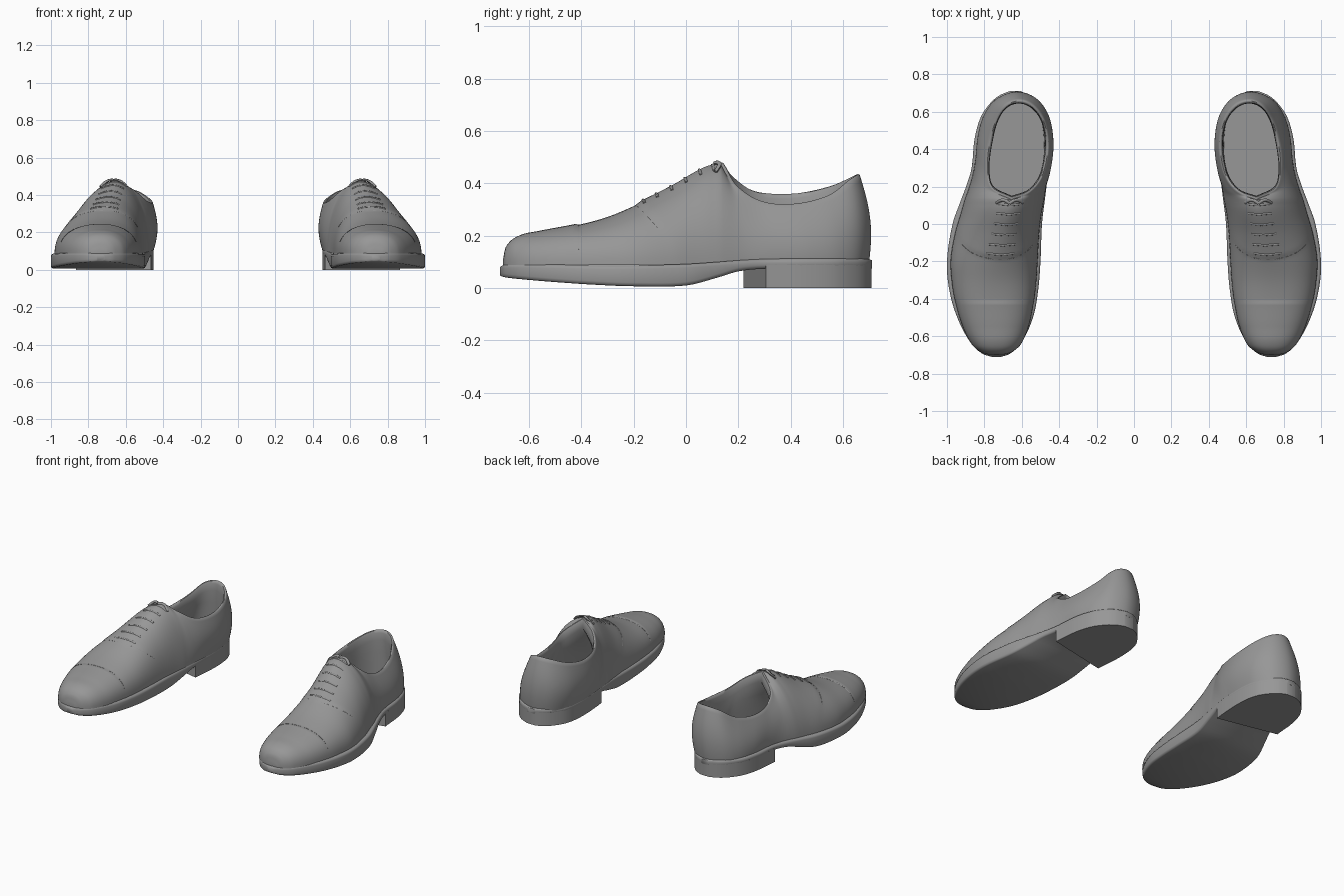
import bpy, bmesh, math
from mathutils import Vector

if "Cube" in bpy.data.objects:
    bpy.data.objects.remove(bpy.data.objects["Cube"])

leather = bpy.data.materials.new("grey leather")
leather.diffuse_color = (0.31, 0.31, 0.31, 1)
leather.use_nodes = True
leather.node_tree.nodes["Principled BSDF"].inputs["Base Color"].default_value = leather.diffuse_color


def interp(rows, k):
    """Smooth curve through rows, keyed on their first column."""
    n = len(rows)
    i = max(j for j in range(n - 1) if j == 0 or rows[j][0] <= k)
    a, b = rows[i], rows[i + 1]
    p, q = rows[max(i - 1, 0)], rows[min(i + 2, n - 1)]
    h = b[0] - a[0]
    t = (k - a[0]) / h
    out = []
    for c in range(1, len(a)):
        ma = (b[c] - p[c]) / (b[0] - p[0]) * h
        mb = (q[c] - a[c]) / (q[0] - a[0]) * h
        out.append((2*t**3 - 3*t**2 + 1) * a[c] + (t**3 - 2*t**2 + t) * ma
                   + (3*t**2 - 2*t**3) * b[c] + (t**3 - t**2) * mb)
    return out


def smooth(t):
    t = min(max(t, 0), 1)
    return t * t * (3 - 2 * t)


def finish(name, bm, angle=40):
    """Turn one shoe's bmesh into a mirrored pair."""
    bmesh.ops.remove_doubles(bm, verts=bm.verts, dist=0.0004)
    bmesh.ops.recalc_face_normals(bm, faces=bm.faces)
    me = bpy.data.meshes.new(name)
    bm.to_mesh(me)
    bm.free()
    ob = bpy.data.objects.new(name, me)
    bpy.context.collection.objects.link(ob)
    me.materials.append(leather)
    bpy.ops.object.select_all(action='DESELECT')
    bpy.context.view_layer.objects.active = ob
    ob.select_set(True)
    bpy.ops.object.shade_smooth_by_angle(angle=math.radians(angle))
    ob.modifiers.new("other_foot", 'MIRROR').use_mirror_merge = False


def skin(bm, rows, closed=False):
    """Quads between successive point rows."""
    vs = [[bm.verts.new(p) for p in r] for r in rows]
    n = len(rows[0])
    for a, b in zip(vs, vs[1:]):
        for j in range(n if closed else n - 1):
            k = (j + 1) % n
            bm.faces.new((a[j], a[k], b[k], b[j]))
    return vs


# Front of the upper: y, inner x, outer x, top z, ridge x
FRONT = [(-.70, .705, .77, .105, .735), (-.69, .665, .81, .155, .735),
         (-.65, .61, .862, .192, .735), (-.55, .565, .915, .215, .735),
         (-.41, .535, .957, .242, .735), (-.3, .522, .975, .272, .73),
         (-.19, .515, .98, .318, .715), (-.05, .507, .957, .387, .69),
         (.05, .495, .928, .445, .67), (.13, .48, .905, .478, .655)]

# Back of the upper: step, base x, base y, rim x, rim y, rim z
BACK = [(0, .48, .13, .655, .13, .478), (1, .47, .21, .555, .168, .425),
        (2, .46, .33, .485, .26, .367), (3, .457, .45, .455, .41, .358),
        (4, .475, .57, .477, .55, .385), (5, .535, .662, .537, .635, .42),
        (6, .635, .698, .615, .664, .433), (7, .738, .662, .69, .635, .412),
        (8, .798, .585, .745, .55, .352), (9, .83, .48, .78, .42, .32),
        (10, .845, .35, .788, .29, .328), (11, .868, .24, .762, .185, .39),
        (12, .905, .13, .655, .13, .478)]
ZB, K = .088, 16


def arch(y, v, side):
    """Point on the front of the upper; v runs from the base to the ridge."""
    xm, xl, zt, xt = interp(FRONT, y)
    bx = xm if side < 0 else xl
    w = smooth((y + .45) / .5)
    th = v * math.pi / 2
    f = 1 - max(math.cos(th), 0) ** (.85 + (.4 if side > 0 else .15) * w)
    g = math.sin(th) ** (.85 + .2 * w)
    # raised toe cap and lacing flaps
    lift = .006 * smooth((-.41 - y) / .012) * smooth((y + .7) / .1)
    lift += .008 * smooth((y + .19 - .2 * (1 - v) ** 2) / .015) * smooth((.13 - y) / .05)
    return Vector((bx + (xt - bx) * f, y, ZB + (zt - ZB) * g + lift * v))


def wrap(u, v):
    """Point on the back of the upper; u goes round the heel."""
    bx, by, rx, ry, rz = interp(BACK, u)
    w = smooth(min(u, 12 - u) / 1.8)
    th = v * math.pi / 2
    f = (1 - w) * (1 - max(math.cos(th), 0) ** (1.25 if u > 6 else 1.0)) + w * v ** 1.6
    g = (1 - w) * math.sin(th) ** 1.05 + w * v
    out = Vector((bx - .65, by - .42, 0)).normalized()
    bulge = (.026 - .012 * smooth((u - 3.5) / 4)) * w * math.sin(math.pi * v)
    return Vector((bx + (rx - bx) * f, by + (ry - by) * f, ZB + (rz - ZB) * g)) + out * bulge


# Upper: arches over the toe and instep, then the wall round the heel
bm = bmesh.new()
sections = []
for i in range(71):
    y = -.70 + .83 * (i / 70) ** 1.4
    sections.append([arch(y, j / K, -1) for j in range(K + 1)]
                    + [arch(y, j / K, 1) for j in range(K - 1, -1, -1)])
vs = skin(bm, sections)
bm.faces.new(vs[0])
N = 96
skin(bm, [[wrap(12 * i / N, j / K) for j in range(K + 1)] for i in range(N + 1)])

# Rolled collar, lining and insole
centre = Vector((.64, .41, 0))
rings = []
for inset, drop in ((0, 0), (.006, -.003), (.013, 0), (.018, .015), (.02, .06)):
    ring = []
    for i in range(N + 1):
        p = wrap(12 * i / N, 1)
        d = Vector((centre.x - p.x, centre.y - p.y, 0)).normalized()
        ring.append(p + d * inset - Vector((0, 0, drop)))
    rings.append(ring)
floor = []
for i in range(N + 1):
    u = 12 * i / N
    b = wrap(u, 0)
    front = 1 - smooth(min(u, 12 - u) / 1.5)
    x = centre.x + (b.x - centre.x) * .87
    floor.append(Vector((x + (.67 - x) * front, centre.y + (b.y - centre.y) * .87 - .24 * front, .135)))
rings += [[a.lerp(b, t) for a, b in zip(rings[4], floor)] for t in (.35, .7, 1)]
vs = skin(bm, rings, True)
bm.faces.new(vs[-1])
finish("upper", bm, 50)

# Sole: y, inner x, outer x, bottom z, top z
SOLE = [(-.712, .715, .755, .048, .08), (-.695, .665, .808, .042, .089),
        (-.64, .605, .87, .035, .092), (-.5, .54, .945, .023, .09),
        (-.35, .512, .988, .013, .087), (-.2, .5, 1.0, .007, .087),
        (0, .492, .97, .01, .092), (.12, .478, .928, .04, .1),
        (.2, .468, .898, .064, .106), (.3, .457, .868, .074, .111),
        (.45, .452, .853, .075, .113), (.57, .470, .82, .075, .113),
        (.65, .518, .765, .075, .113), (.69, .562, .715, .075, .111), (.712, .61, .66, .075, .107)]
bm = bmesh.new()
sections = []
for i in range(81):
    y = -.711 * math.cos(math.pi * i / 80)
    a, b, lo, hi = interp(SOLE, y)
    r = min(.012, (b - a) * .2)
    e = min(.014, (hi - lo) * .35)
    sections.append([(a + r, y, lo), (a + r * .3, y, lo + e * .3), (a, y, lo + e), (a, y, hi - e),
                     (a + r * .3, y, hi - e * .3), (a + r, y, hi), (b - r, y, hi), (b - r * .3, y, hi - e * .3),
                     (b, y, hi - e), (b, y, lo + e), (b - r * .3, y, lo + e * .3), (b - r, y, lo)])
vs = skin(bm, sections, True)
bm.faces.new(vs[0])
bm.faces.new(vs[-1])
finish("sole", bm, 50)

# Heel block with a slanted front edge
ys = [.305 + .405 * math.sin(math.pi / 2 * i / 16) for i in range(17)]
inner = [(interp(SOLE, y)[0], y) for y in [.22, .26] + ys]
outer = [(interp(SOLE, y)[1], y) for y in ys]
outline = inner + outer[::-1]
bm = bmesh.new()
vs = skin(bm, [[(x, y, z) for x, y in outline] for z in (0, .09)], True)
bm.faces.new(vs[0])
bm.faces.new(vs[1])
finish("heel", bm, 35)


def cord(name, paths, r, flat=1.0):
    """Thin cords along point paths."""
    bm = bmesh.new()
    for path in paths:
        rows = []
        for i, p in enumerate(path):
            d = (path[min(i + 1, len(path) - 1)] - path[max(i - 1, 0)]).normalized()
            s = d.cross(Vector((0, -.4, 1))).normalized()
            n = s.cross(d)
            rows.append([p + s * r * math.cos(k * math.pi / 3) + n * r * flat * math.sin(k * math.pi / 3)
                         for k in range(6)])
        vs = skin(bm, rows, True)
        bm.faces.new(vs[0])
        bm.faces.new(vs[-1])
    finish(name, bm, 60)


def across(yf, v0):
    """Path over the ridge from one side to the other."""
    left = [arch(yf(j / 14), j / 14, -1) for j in range(15) if j / 14 >= v0]
    right = [arch(yf(j / 14), j / 14, 1) for j in range(13, -1, -1) if j / 14 >= v0]
    return left + right


# Stitched seams and laces
cord("seams", [across(lambda v: -.41, .2),
               across(lambda v: -.19 + .2 * (1 - v) ** 2, .3)], .0018)
cord("laces", [across(lambda v, y=y: y + .03 * (1 - v), .75)
               for y in (-.165, -.115, -.06, -.005, .05, .1)], .0055, .8)

# Lace knot and the curled end of the tongue
knot = []
for s in (-1, 1):
    knot.append([Vector((.665 + s * .07 * t, .11 + .018 * math.sin(t * 3), .479 - .035 * t * t
                         + .004 * math.sin(t * math.pi))) for t in [i / 8 for i in range(9)]])
cord("lace_knot", knot, .009, .8)
